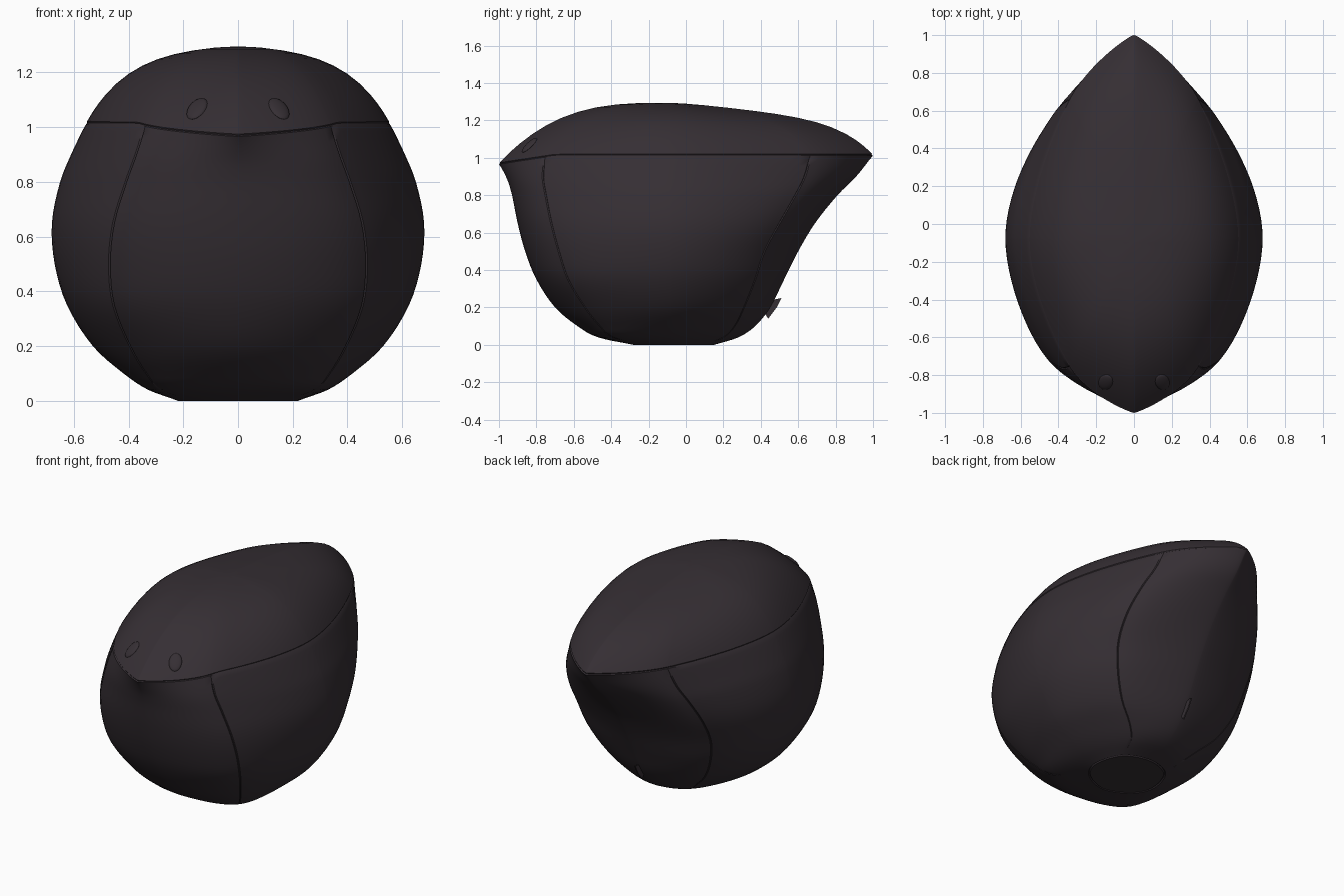
import bpy, bmesh, math
from mathutils import Vector, Matrix
from mathutils.bvhtree import BVHTree

if "Cube" in bpy.data.objects:
    bpy.data.objects.remove(bpy.data.objects["Cube"])

fabric = bpy.data.materials.new("dark_plum_fabric")
fabric.diffuse_color = (0.036, 0.028, 0.034, 1)
fabric.use_nodes = True
fabric.node_tree.nodes["Principled BSDF"].inputs["Base Color"].default_value = fabric.diffuse_color

# Body levels: z, front y, front seam x/y, side x, back seam x/y, back y,
# front roundness, back roundness
LEVELS = [
    (0.00, -0.28, 0.16, -0.21, 0.22, 0.16, 0.09, 0.15, 1.0, 1.0),
    (0.04, -0.47, 0.28, -0.39, 0.32, 0.19, 0.20, 0.28, 1.0, 0.8),
    (0.10, -0.58, 0.335, -0.46, 0.415, 0.25, 0.26, 0.37, 1.0, 0.6),
    (0.20, -0.70, 0.395, -0.54, 0.53, 0.35, 0.31, 0.45, 1.0, 0.5),
    (0.35, -0.80, 0.455, -0.63, 0.625, 0.43, 0.37, 0.525, 1.0, 0.4),
    (0.50, -0.86, 0.47, -0.68, 0.67, 0.465, 0.42, 0.60, 1.0, 0.4),
    (0.65, -0.90, 0.455, -0.72, 0.68, 0.465, 0.50, 0.69, 0.9, 0.35),
    (0.80, -0.93, 0.41, -0.75, 0.65, 0.425, 0.585, 0.81, 0.7, 0.3),
    (0.90, -0.955, 0.375, -0.765, 0.61, 0.38, 0.635, 0.91, 0.45, 0.25),
    (1.015, -1.0, 0.34, -0.755, 0.555, 0.337, 0.665, 1.0, 0.15, 0.22),
]
SUB = 4       # rings between neighbouring levels
CY = -0.10    # centre of the rings along y
# Positions between neighbouring seams, with two close to the seams for grooves
STEPS = [0, 0.010] + [k / 12 for k in range(1, 12)] + [0.990]
# Spacing of the levels along the side profile
U = [0.0]
for a, b in zip(LEVELS, LEVELS[1:]):
    U.append(U[-1] + math.hypot(b[0] - a[0], b[4] - a[4]))


def hermite(p0, p1, m0, m1, t):
    a, b = 2 * t**3 - 3 * t**2 + 1, t**3 - 2 * t**2 + t
    c, d = -2 * t**3 + 3 * t**2, t**3 - t**2
    return p0 * a + m0 * b + p1 * c + m1 * d


def level_at(i, t):
    """Smoothly blended level between LEVELS[i] and LEVELS[i+1]."""
    n = len(LEVELS) - 1

    def slope(j, k):
        lo, hi = max(j - 1, 0), min(j + 1, n)
        return (LEVELS[hi][k] - LEVELS[lo][k]) / (U[hi] - U[lo])
    h = U[i + 1] - U[i]
    return [hermite(LEVELS[i][k], LEVELS[i + 1][k], slope(i, k) * h, slope(i + 1, k) * h, t)
            for k in range(10)]


def ring(level, groove=True):
    """Closed outline through the centre lines, side lines and seams."""
    z, fy, fx, fsy, sx, bx, by, back, rf, rb = level
    z = max(z, 0.0)
    half = [(0, fy), (fx, fsy), (sx, -0.08), (bx, by), (0, back)]
    pts = [Vector(p) for p in half] + [Vector((-x, y)) for x, y in half[3:0:-1]]
    tan = [(pts[(i + 1) % 8] - pts[i - 1]) / 2 for i in range(8)]
    tan[0] *= rf
    tan[4] *= rb
    out = []
    for i in range(8):
        j = (i + 1) % 8
        for t in STEPS:
            p = hermite(pts[i], pts[j], tan[i], tan[j], t)
            if groove and t == 0 and i % 2 and z > 0.02:    # sewn seam
                p -= Vector((tan[i].y, -tan[i].x)).normalized() * 0.005
            # the upper edge dips toward the beak
            dip = 0.045 * max(0, (-p.y - 0.7) / 0.3) * max(0, (z - 0.8) / 0.215)
            out.append(Vector((p.x, p.y, z - dip)))
    return out


def scaled(loop, s, dz=0.0):
    return [Vector((p.x * s, CY + (p.y - CY) * s, p.z + dz)) for p in loop]


# Flat round base with a stitched groove, then the lower body
first, rim = ring(LEVELS[0]), ring(LEVELS[-1], groove=False)
rings = [scaled(first, 0.95), scaled(first, 0.975, 0.006)]
for i in range(len(LEVELS) - 1):
    rings += [ring(level_at(i, k / SUB)) for k in range(SUB)]
rings += [scaled(rim, 1, -0.004), scaled(rim, 0.992)]   # seam groove at the rim

# Domed back and head above the rim, rounder toward its edge
for s in [0.995, 0.98, 0.955, 0.92, 0.87, 0.8, 0.72, 0.63, 0.53, 0.42, 0.3, 0.18, 0.08]:
    loop = scaled(rim, s)
    for p in loop:
        ny = Vector((p.x, p.y - CY)).normalized().y
        side_power = 2.0 + 1.6 * s
        end_power = 1.7 + 2.6 * s * s if ny > 0 else 3.0
        power = side_power + (end_power - side_power) * ny * ny
        p.z += (1.294 - p.z) * (1 - s**power)
    rings.append(loop)


def add_object(name, bm):
    mesh = bpy.data.meshes.new(name)
    bm.to_mesh(mesh)
    mesh.materials.append(fabric)
    ob = bpy.data.objects.new(name, mesh)
    bpy.context.collection.objects.link(ob)
    bpy.ops.object.select_all(action='DESELECT')
    ob.select_set(True)
    bpy.context.view_layer.objects.active = ob
    bpy.ops.object.shade_smooth_by_angle(angle=math.radians(32))
    return ob


# Stuffed body
bm = bmesh.new()
rows = [[bm.verts.new(p) for p in r] for r in rings]
n = len(rows[0])
for lo, hi in zip(rows, rows[1:]):
    for i in range(n):
        j = (i + 1) % n
        bm.faces.new((lo[i], lo[j], hi[j], hi[i]))
bm.faces.new(rows[0][::-1])
crown = bm.verts.new((0, CY, 1.294))
for i in range(n):
    bm.faces.new((rows[-1][i], rows[-1][(i + 1) % n], crown))
bm.normal_update()
tree = BVHTree.FromBMesh(bm)
add_object("body", bm)
bm.free()

# Flat oval eyes lying on the head
for side, name in ((-1, "left_eye"), (1, "right_eye")):
    hit, normal, _, _ = tree.ray_cast(Vector((side * 0.15, -2, 1.067)), Vector((0, 1, 0)))
    up = Vector((0, 0, 1))
    up = (up - normal * up.dot(normal)).normalized()
    right = up.cross(normal)
    turn = Matrix((right, up, normal)).transposed().to_4x4()
    bm = bmesh.new()
    bmesh.ops.create_uvsphere(bm, u_segments=24, v_segments=10, radius=1)
    bmesh.ops.transform(bm, verts=bm.verts, matrix=Matrix.Translation(hit) @ turn
                        @ Matrix.Diagonal((0.037, 0.056, 0.012, 1)))
    add_object(name, bm)
    bm.free()

# Small cloth tag on the back seam
bm = bmesh.new()
outline = [(0.42, 0.17), (0.44, 0.14), (0.485, 0.20), (0.51, 0.25), (0.46, 0.24)]
face = bm.faces.new([bm.verts.new((-0.004, y, z)) for y, z in outline])
ext = bmesh.ops.extrude_face_region(bm, geom=[face])
bmesh.ops.translate(bm, vec=(0.008, 0, 0),
                    verts=[v for v in ext["geom"] if isinstance(v, bmesh.types.BMVert)])
bmesh.ops.recalc_face_normals(bm, faces=bm.faces)
add_object("tag", bm)
bm.free()
